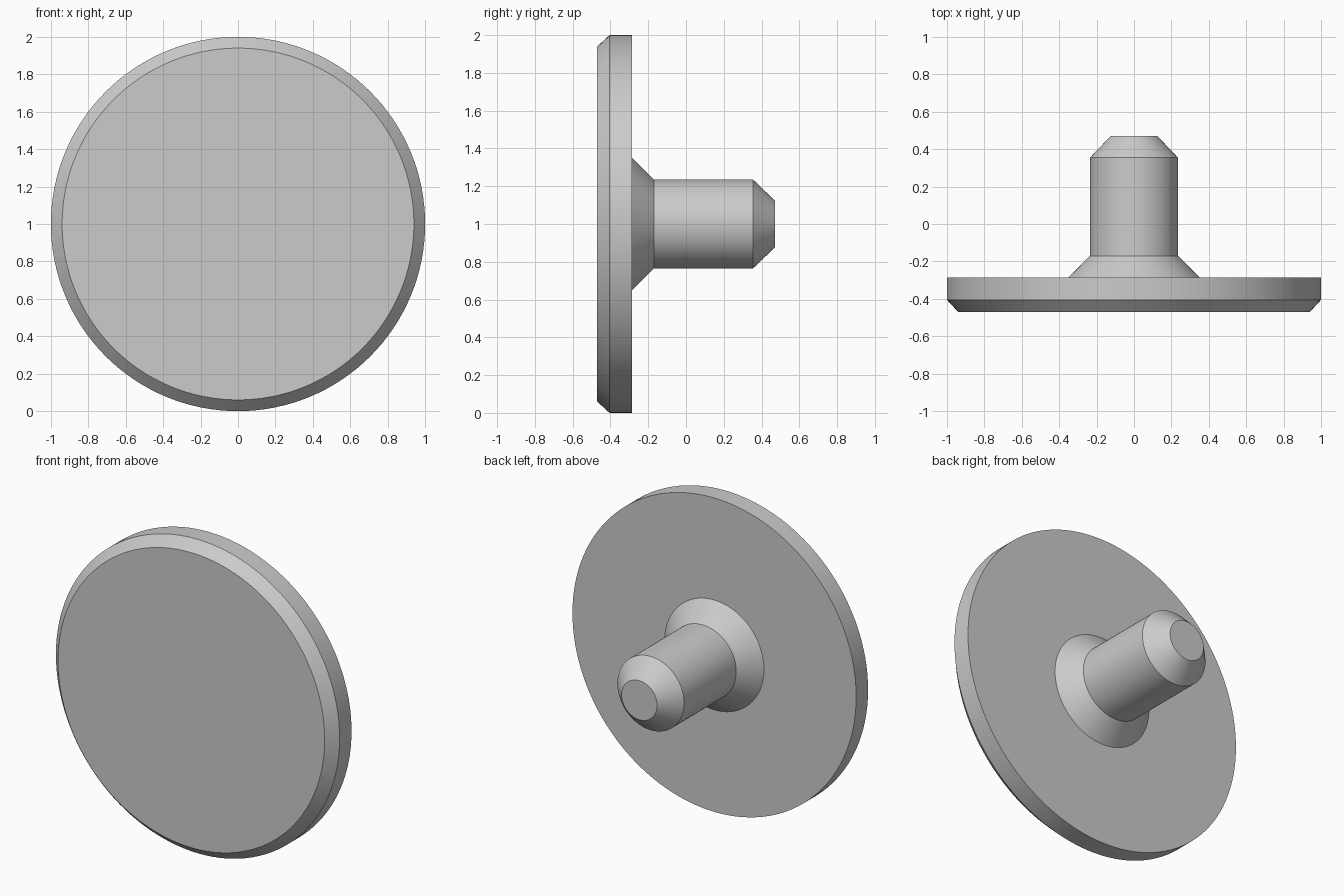
import bpy
import bmesh
from math import cos, sin, tau, radians

cube = bpy.data.objects.get("Cube")
if cube:
    bpy.data.objects.remove(cube, do_unlink=True)

SEGMENTS = 128
CENTRE_Z = 1.0

grey = bpy.data.materials.new("plain grey")
grey.use_nodes = True
colour = (0.6, 0.6, 0.6, 1.0)
grey.diffuse_color = colour
grey.node_tree.nodes["Principled BSDF"].inputs["Base Color"].default_value = colour


def turned_part(name, profile):
    """Turn a profile of (radius, y) points about the y axis, capping both ends."""
    bm = bmesh.new()
    angles = [tau * i / SEGMENTS for i in range(SEGMENTS)]
    rings = [[bm.verts.new((r * cos(a), y, CENTRE_Z + r * sin(a))) for a in angles]
             for r, y in profile]
    for lower, upper in zip(rings, rings[1:]):
        for i in range(SEGMENTS):
            j = (i + 1) % SEGMENTS
            bm.faces.new((lower[i], lower[j], upper[j], upper[i]))
    bm.faces.new(rings[0])
    bm.faces.new(rings[-1])
    bmesh.ops.recalc_face_normals(bm, faces=bm.faces)
    mesh = bpy.data.meshes.new(name)
    bm.to_mesh(mesh)
    bm.free()
    mesh.materials.append(grey)
    obj = bpy.data.objects.new(name, mesh)
    bpy.context.collection.objects.link(obj)
    bpy.ops.object.select_all(action="DESELECT")
    obj.select_set(True)
    bpy.context.view_layer.objects.active = obj
    bpy.ops.object.shade_smooth_by_angle(angle=radians(30))
    return obj


# One turned solid: chamfered disc, flared collar, shaft and chamfered tip
turned_part("disc_with_stem", [
    (0.94, -0.47), (1.0, -0.405), (1.0, -0.285),    # disc
    (0.35, -0.285), (0.235, -0.17),                 # collar
    (0.235, 0.355), (0.125, 0.47),                  # shaft and tip
])
